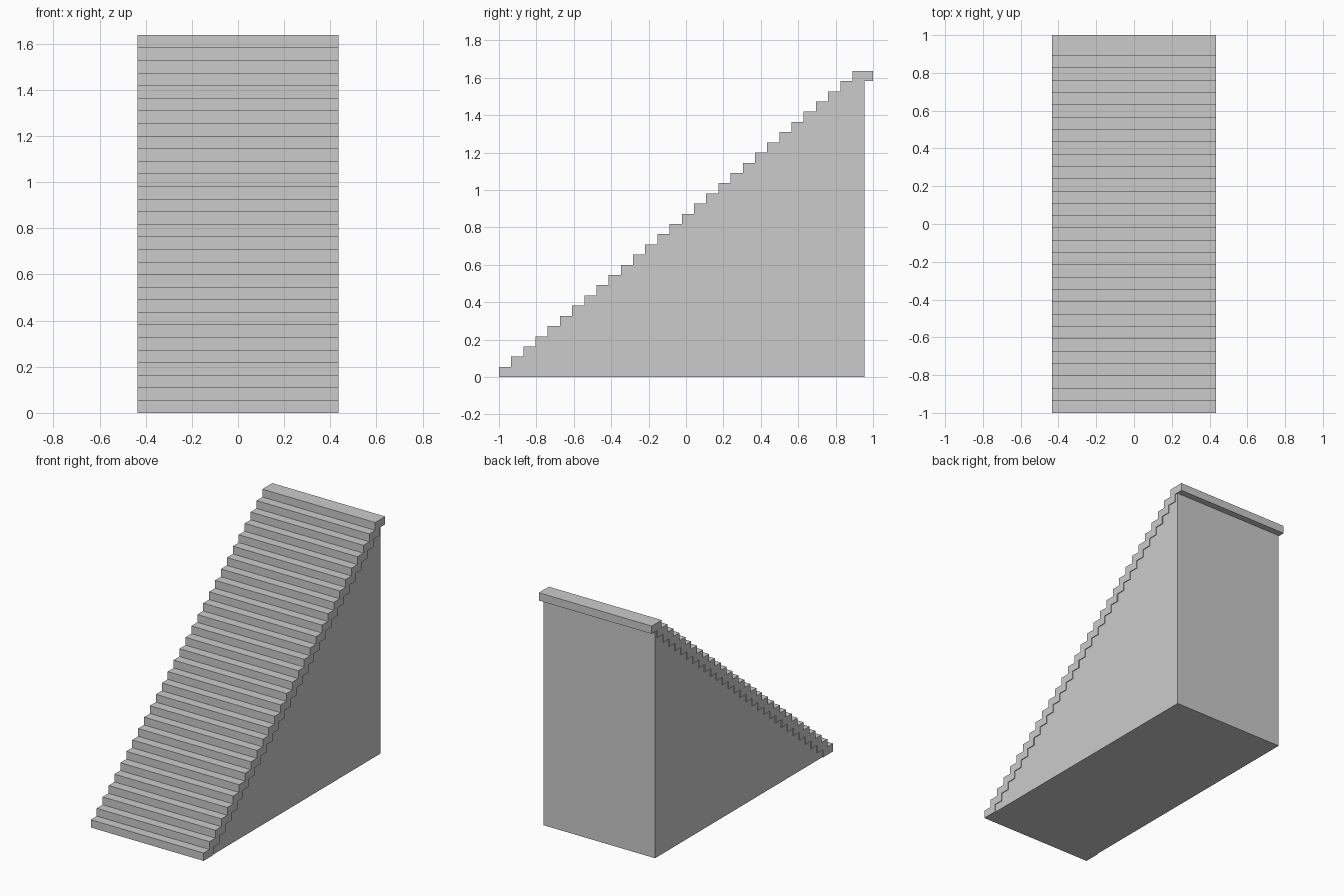
import bpy, bmesh

if "Cube" in bpy.data.objects:
    bpy.data.objects.remove(bpy.data.objects["Cube"])

STEPS = 30
RISE = 1.637 / STEPS
RUN = 1.89 / (STEPS - 1)
DEPTH = 0.11          # tread depth, so each tread tucks under the next
HALF_W = 0.435
INSET = 0.005         # treads stand slightly proud of the body sides
BACK = 0.955


def extrude_profile(name, profile, half_width):
    """Extrude a (y, z) profile symmetrically along x."""
    bm = bmesh.new()
    face = bm.faces.new([bm.verts.new((-half_width, y, z)) for y, z in profile])
    ext = bmesh.ops.extrude_face_region(bm, geom=[face])
    moved = [v for v in ext["geom"] if isinstance(v, bmesh.types.BMVert)]
    bmesh.ops.translate(bm, verts=moved, vec=(2 * half_width, 0, 0))
    bmesh.ops.recalc_face_normals(bm, faces=bm.faces)
    mesh = bpy.data.meshes.new(name)
    bm.to_mesh(mesh)
    bm.free()
    obj = bpy.data.objects.new(name, mesh)
    bpy.context.collection.objects.link(obj)
    return obj


# Treads: one slab repeated up the slope
treads = extrude_profile(
    "treads", [(-1, 0), (-1 + DEPTH, 0), (-1 + DEPTH, RISE), (-1, RISE)], HALF_W)
array = treads.modifiers.new("flight", 'ARRAY')
array.count = STEPS
array.use_relative_offset = False
array.use_constant_offset = True
array.constant_offset_displace = (0, RUN, RISE)

# Body: solid wedge whose sloped face stays hidden inside the treads
top_z = (STEPS - 1) * RISE
slope_y = -1 + 0.022
extrude_profile(
    "stair_body",
    [(slope_y, 0), (BACK, 0), (BACK, top_z), (slope_y + (STEPS - 1) * RUN, top_z)],
    HALF_W - INSET)
